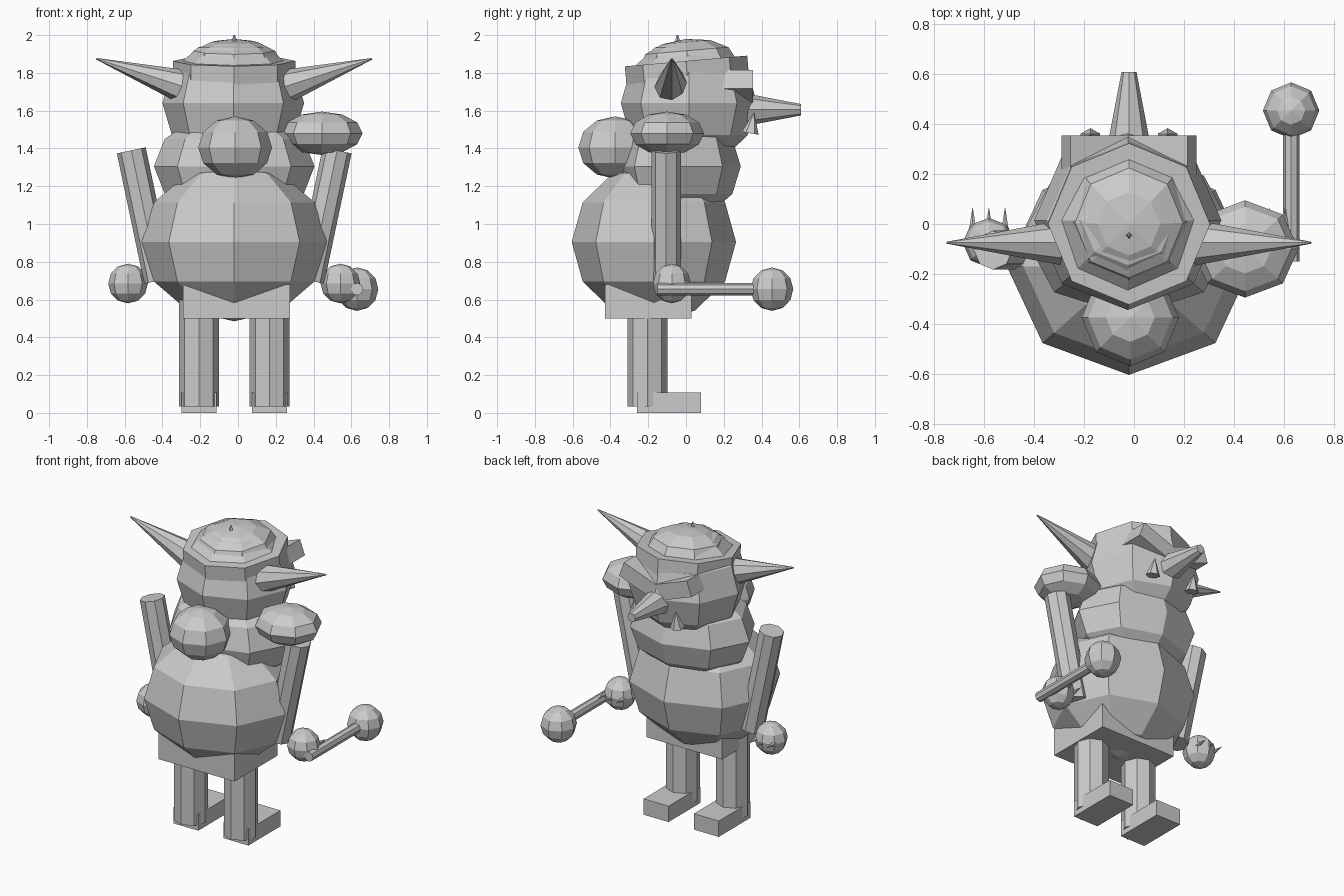
import bpy
import math
from mathutils import Vector, Matrix

if "Cube" in bpy.data.objects:
    bpy.data.objects.remove(bpy.data.objects["Cube"])

grey = bpy.data.materials.new("plain_grey")
grey.diffuse_color = (0.6, 0.6, 0.6, 1)
grey.use_nodes = True
grey.node_tree.nodes["Principled BSDF"].inputs["Base Color"].default_value = grey.diffuse_color
CX = -0.02  # symmetry axis of the body


def finish(name):
    ob = bpy.context.object
    ob.name = name
    ob.data.materials.append(grey)
    return ob


def ball(name, center, radii, tilt=0):
    bpy.ops.mesh.primitive_uv_sphere_add(segments=8, ring_count=6, radius=1,
                                         location=center, rotation=(tilt, 0, 0))
    ob = finish(name)
    ob.scale = radii
    return ob


def box(name, low, high, roll=0):
    low, high = Vector(low), Vector(high)
    bpy.ops.mesh.primitive_cube_add(size=1, location=(low + high) / 2,
                                    rotation=(0, roll, 0))
    ob = finish(name)
    ob.scale = high - low
    return ob


def rod(name, start, end, r1, r2=None, sides=8):
    """Cylinder or cone between two points."""
    start, end = Vector(start), Vector(end)
    axis = end - start
    bpy.ops.mesh.primitive_cone_add(vertices=sides, radius1=r1,
                                    radius2=r1 if r2 is None else r2,
                                    depth=axis.length, location=(start + end) / 2)
    ob = finish(name)
    ob.rotation_euler = axis.to_track_quat('Z', 'Y').to_euler()
    return ob


# Torso
ball("belly", (CX, -0.17, 0.905), (0.49, 0.435, 0.42))
ball("chest", (CX, -0.04, 1.305), (0.425, 0.33, 0.29))
ball("back_pack", (-0.015, -0.375, 1.405), (0.195, 0.195, 0.165))
box("pelvis", (-0.29, -0.43, 0.5), (0.275, 0.03, 0.68))

# Head and tilted cap
ball("head", (-0.025, 0.015, 1.64), (0.375, 0.36, 0.34))
tilt = math.radians(5)
up = Vector((0, -math.sin(tilt), math.cos(tilt)))
cap_top = Vector((CX, 0.0, 1.863))
rod("cap_band", cap_top - up * 0.2, cap_top, 0.325)
ball("cap_dome", (CX, 0.01, 1.855), (0.25, 0.255, 0.125), tilt)
rod("cap_spike", (CX, -0.045, 1.95), (CX, -0.045, 2.0), 0.018, 0.004, 4)

# Nose
rod("nose", (CX, 0.27, 1.605), (CX, 0.61, 1.605), 0.095, 0.03)

# Paired parts
for side, s in (("left", -1), ("right", 1)):
    def x(d):
        return CX + s * d

    rod(side + "_ear", (x(0.26), -0.075, 1.725), (x(0.73), -0.075, 1.875), 0.092, 0.004)
    box(side + "_eye", (x(0.13) - 0.13, 0.03, 1.67), (x(0.13) + 0.13, 0.355, 1.775),
        -s * math.radians(20))
    rod(side + "_tusk", (x(0.155), 0.34, 1.48), (x(0.155), 0.36, 1.59), 0.045, 0.002, 6)
    rod(side + "_arm", (x(0.40), -0.105, 0.70), (x(0.545), -0.105, 1.39), 0.078)
    ball(side + "_hand", (x(0.562), -0.075, 0.685), (0.105, 0.1, 0.105))
    for i in (-1, 0, 1):
        rod(f"{side}_claw_{i + 2}", (x(0.562) + i * 0.065, -0.03, 0.685),
            (x(0.562) + i * 0.065, 0.065, 0.685), 0.018, 0.001, 6)
    rod(side + "_leg", (x(0.187), -0.205, 0.035), (x(0.187), -0.205, 0.6), 0.106)
    box(side + "_foot", (x(0.187) - 0.093, -0.26, 0), (x(0.187) + 0.093, 0.08, 0.107))

# Shoulder pad and mace on one side only
ball("shoulder_pad", (0.445, -0.1, 1.48), (0.215, 0.195, 0.115))
rod("mace_handle", (0.63, -0.15, 0.655), (0.63, 0.42, 0.655), 0.033)
ball("mace_head", (0.63, 0.455, 0.655), (0.113, 0.113, 0.115))
